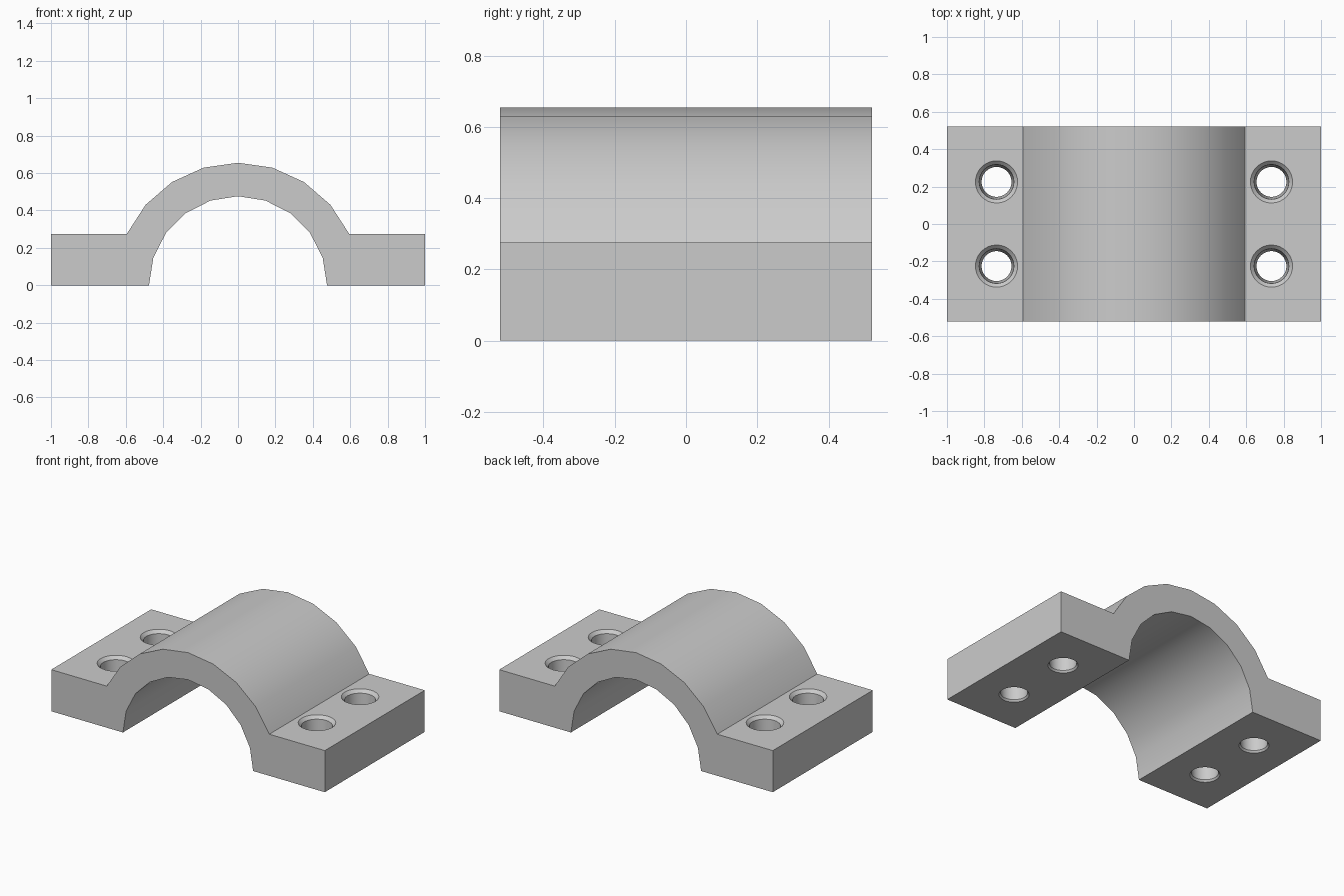
import bpy, bmesh
from math import sin, cos, pi, radians

cube = bpy.data.objects.get("Cube")
if cube:
    bpy.data.objects.remove(cube, do_unlink=True)

HALF_DEPTH, FLANGE_H = 0.522, 0.275
OUTER_R, INNER_R = 0.655, 0.476

steel = bpy.data.materials.new("plain grey")
steel.use_nodes = True
grey = (0.6, 0.6, 0.6, 1)
steel.diffuse_color = grey
steel.node_tree.nodes["Principled BSDF"].inputs["Base Color"].default_value = grey


def make_object(name, bm):
    bmesh.ops.recalc_face_normals(bm, faces=bm.faces)
    mesh = bpy.data.meshes.new(name)
    bm.to_mesh(mesh)
    bm.free()
    mesh.materials.append(steel)
    obj = bpy.data.objects.new(name, mesh)
    bpy.context.collection.objects.link(obj)
    return obj


def arc(radius, reach, steps):
    """Points from -reach to +reach degrees, measured from straight up."""
    angles = [radians(reach * i / steps) for i in range(-steps, steps + 1)]
    return [(radius * sin(a), radius * cos(a)) for a in angles]


# Saddle clamp: arch and flanges as one extruded profile
profile = [(-1, 0), (-1, FLANGE_H)] + arc(OUTER_R, 65.2, 4)
profile += [(1, FLANGE_H), (1, 0)] + arc(INNER_R, 90, 5)[::-1]
bm = bmesh.new()
face = bm.faces.new([bm.verts.new((x, -HALF_DEPTH, z)) for x, z in profile])
ext = bmesh.ops.extrude_face_region(bm, geom=[face])
moved = [v for v in ext["geom"] if isinstance(v, bmesh.types.BMVert)]
bmesh.ops.translate(bm, verts=moved, vec=(0, 2 * HALF_DEPTH, 0))
clamp = make_object("saddle_clamp", bm)

# Bolt holes: turned cutters, chamfered at both ends
SIDES = 32
hole = [(0.133, FLANGE_H + 0.02), (0.093, FLANGE_H - 0.02),
        (0.08, 0.012), (0.105, -0.02)]
bm = bmesh.new()
for cx in (-0.735, 0.735):
    for cy in (-0.225, 0.225):
        rings = [[bm.verts.new((cx + r * cos(2 * pi * i / SIDES),
                                cy + r * sin(2 * pi * i / SIDES), z))
                  for i in range(SIDES)] for r, z in hole]
        for a, b in zip(rings, rings[1:]):
            for i in range(SIDES):
                j = (i + 1) % SIDES
                bm.faces.new((a[i], a[j], b[j], b[i]))
        bm.faces.new(rings[0])
        bm.faces.new(rings[-1])
cutter = make_object("bolt_hole_cutter", bm)
cutter.hide_render = True

cut = clamp.modifiers.new("bolt_holes", "BOOLEAN")
cut.operation, cut.solver, cut.object = "DIFFERENCE", "EXACT", cutter
bpy.ops.object.select_all(action="DESELECT")
clamp.select_set(True)
bpy.context.view_layer.objects.active = clamp
bpy.ops.object.modifier_apply(modifier=cut.name)
bpy.data.objects.remove(cutter, do_unlink=True)

# Smooth arch and holes, sharp plate edges
bpy.ops.object.shade_smooth_by_angle(angle=radians(30))
